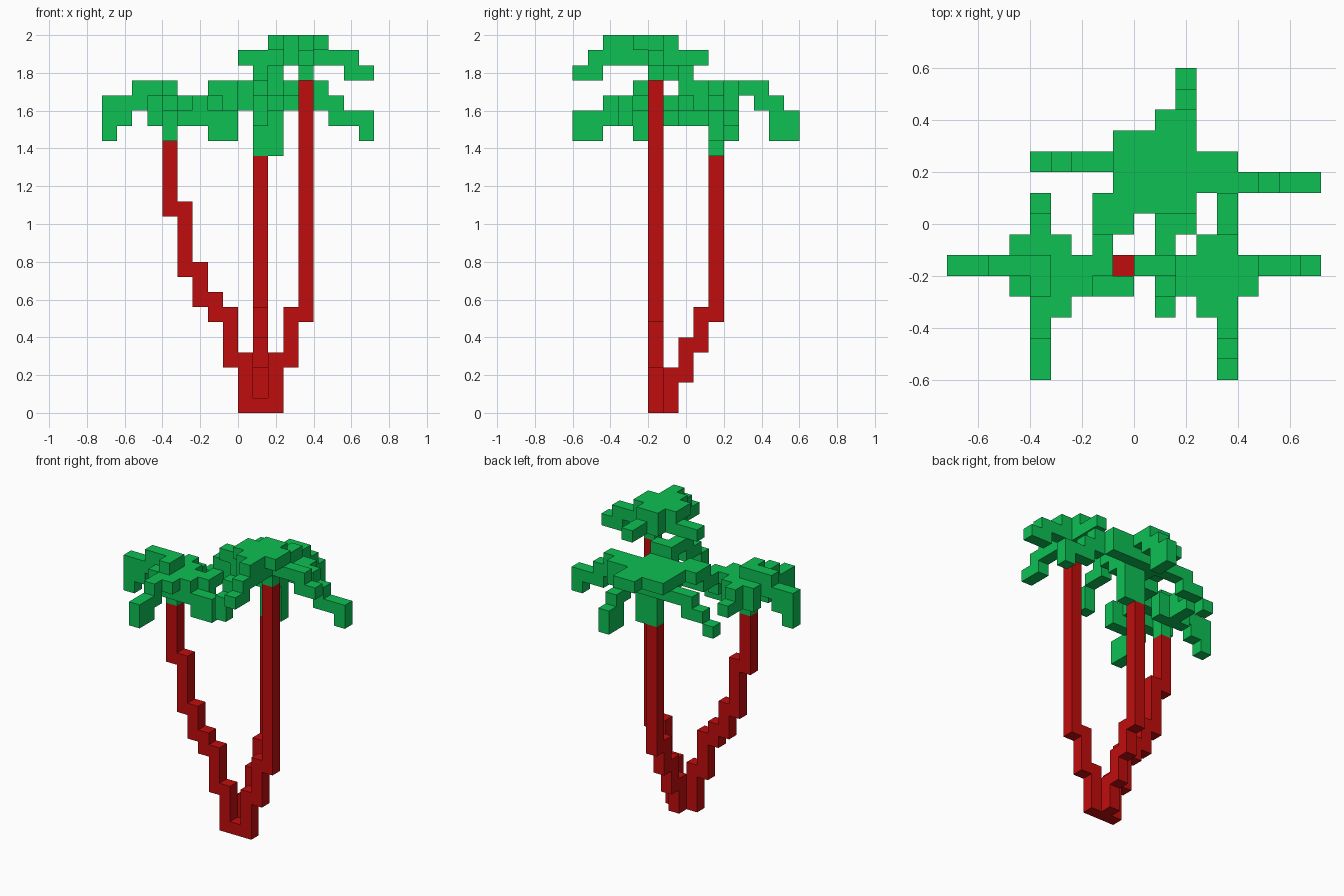
import bpy, bmesh, math
from mathutils import Vector

if "Cube" in bpy.data.objects:
    bpy.data.objects.remove(bpy.data.objects["Cube"], do_unlink=True)

V = 0.08                                  # block size
ORIGIN = Vector((-0.72, -0.6, 0.0))       # corner of block (0, 0, 0)


def material(name, rgb):
    m = bpy.data.materials.new(name)
    m.use_nodes = True
    m.diffuse_color = (*rgb, 1)
    m.node_tree.nodes["Principled BSDF"].inputs["Base Color"].default_value = (*rgb, 1)
    return m


RED = material("trunk red", (0.53, 0.004, 0.004))
GREEN = material("leaf green", (0.004, 0.53, 0.088))


def span(r):
    """A single index or an inclusive (first, last) pair."""
    return range(r[0], r[1] + 1) if isinstance(r, tuple) else (r,)


def blocks(name, mat, runs):
    """Skin of a set of blocks; each run is (x, y, z) of indices or ranges."""
    cells = {(i, j, k) for x, y, z in runs
             for i in span(x) for j in span(y) for k in span(z)}
    bm = bmesh.new()
    verts = {}

    def vert(p):
        if p not in verts:
            verts[p] = bm.verts.new(ORIGIN + Vector(p) * V)
        return verts[p]

    for c in sorted(cells):
        for a in range(3):
            for side in (0, 1):
                n = list(c)
                n[a] += 2 * side - 1
                if tuple(n) in cells:
                    continue
                ring = []
                for u, w in ((0, 0), (1, 0), (1, 1), (0, 1)):
                    p = list(c)
                    p[a] += side
                    p[(a + 1) % 3] += u
                    p[(a + 2) % 3] += w
                    ring.append(vert(tuple(p)))
                bm.faces.new(ring if side else ring[::-1])
    # merge coplanar squares into larger flat faces
    bmesh.ops.dissolve_limit(bm, angle_limit=math.radians(1),
                             verts=bm.verts[:], edges=bm.edges[:])
    me = bpy.data.meshes.new(name)
    bm.to_mesh(me)
    bm.free()
    me.materials.append(mat)
    ob = bpy.data.objects.new(name, me)
    bpy.context.scene.collection.objects.link(ob)
    return ob


# Trunks, stepping outward from a shared root
blocks("root", RED, [(10, 5, 0)])
blocks("right_trunk", RED, [
    (9, 5, (0, 3)), (8, 5, (3, 6)), (7, 5, (6, 7)),
    (6, 5, (7, 9)), (5, 5, (9, 13)), (4, 5, (13, 17))])
blocks("left_trunk", RED, [
    (11, 5, (0, 3)), (12, 5, (3, 6)), (13, 5, (6, 21))])
blocks("back_trunk", RED, [
    (10, 6, (0, 2)), (10, 7, (2, 4)), (10, 8, (4, 6)), (10, 9, (6, 16))])

# Tall left crown
blocks("left_crown", GREEN, [
    (13, 5, (22, 24)),                                    # core
    ((12, 13), (3, 6), (23, 24)), ((11, 14), (4, 5), 24), # canopy
    (13, 2, (23, 24)), (13, 1, (22, 23)), (13, 0, 22),    # front leaf
    (13, (7, 8), 23),                                     # back leaf
    ((14, 16), 5, 23), ((16, 17), 5, 22),                 # outer leaf
    ((9, 11), 5, 23)])                                    # inner leaf

# Wide back crown
blocks("back_crown", GREEN, [
    ((10, 11), 9, (17, 20)),                              # core
    ((8, 11), (8, 11), 21), ((12, 13), (9, 10), 21),      # canopy
    ((9, 11), (8, 10), 20), ((12, 13), 10, 20),
    (14, 9, (20, 21)), (15, 9, (19, 20)),                 # left leaf
    (16, 9, 19), (17, 9, (18, 19)),
    ((10, 11), 12, 21), (11, (12, 13), 20),               # back leaf
    (11, 13, (18, 19)), (11, 14, (18, 19)),
    (7, 10, 20), (8, 10, 20), (6, 10, (19, 20)),          # right leaf
    (5, 10, 19), (4, 10, 18),
    (7, 8, 21), ((7, 8), 7, (20, 21)),                    # front right leaf
    (7, 6, 20), (7, 5, (19, 20)),
    ((10, 11), 7, (21, 22)), (10, (5, 6), 22),            # front leaf
    (10, 4, 21), (10, 5, 21), (10, 3, (19, 20))])

# Low right crown
blocks("right_crown", GREEN, [
    (4, 5, (18, 21)), (4, 4, 21),                         # core
    ((3, 5), (4, 6), 20), ((3, 5), 4, 19), ((3, 5), 6, 19),
    ((2, 3), 5, 21), ((0, 2), 5, 20),                     # outer leaf
    ((0, 1), 5, 19), (0, 5, 18),
    ((4, 5), 3, 20), (4, 2, (19, 20)),                    # front leaf
    (4, (0, 1), (18, 19)),
    (4, 7, 20), (4, 8, 19), (4, 7, 19),                   # back leaf
    (6, (4, 5), 20), (6, 4, 19), ((7, 8), 4, (18, 19))])  # inner leaf
